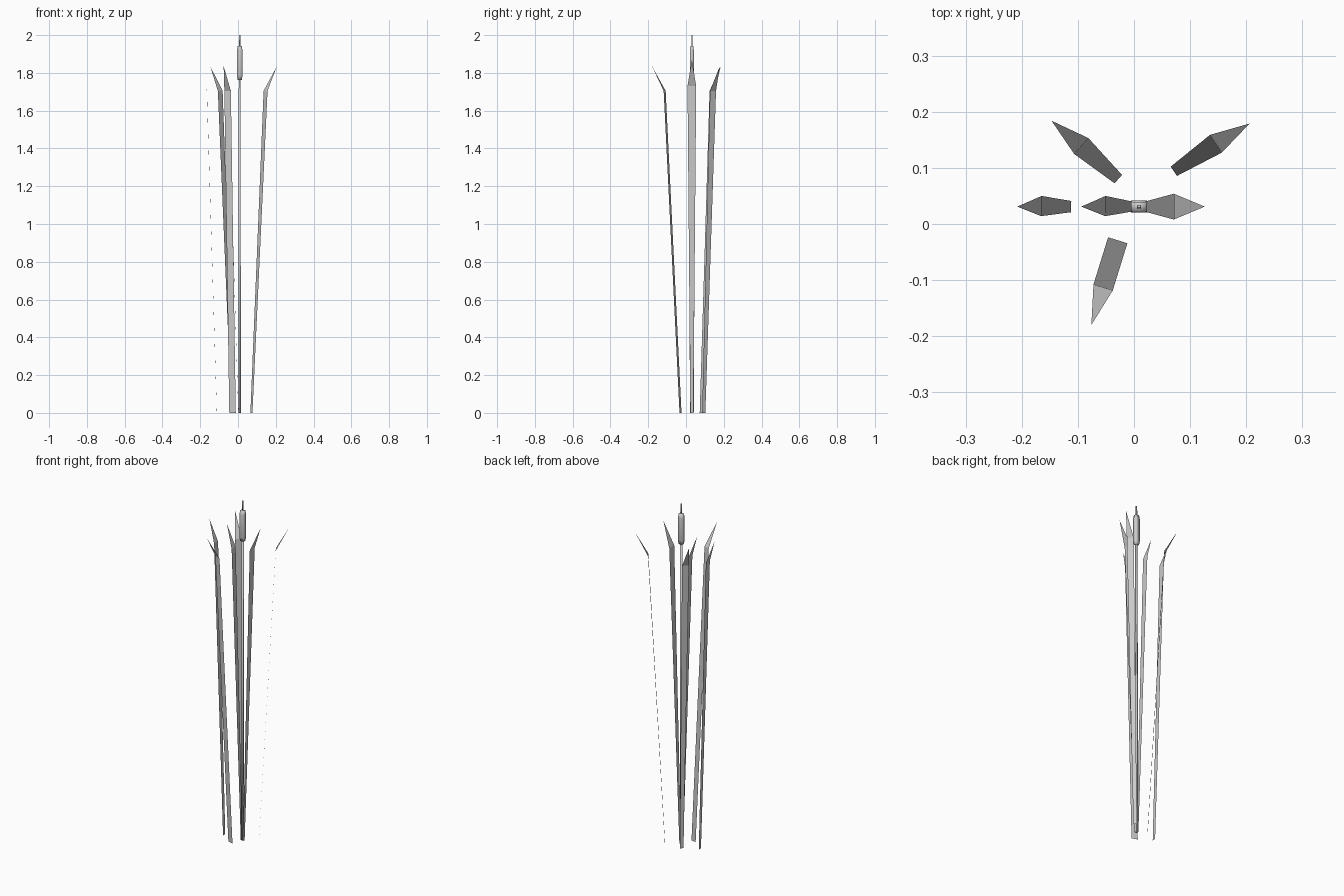
import bpy
from mathutils import Vector

if "Cube" in bpy.data.objects:
    bpy.data.objects.remove(bpy.data.objects["Cube"])

STEM = (0.009, 0.031)


def make(name, verts, faces, smooth=False):
    mesh = bpy.data.meshes.new(name)
    mesh.from_pydata([tuple(v) for v in verts], [], faces)
    mesh.update()
    for p in mesh.polygons:
        p.use_smooth = smooth
    ob = bpy.data.objects.new(name, mesh)
    bpy.context.collection.objects.link(ob)
    return ob


def blade(name, base, bend, tip, w_base, w_bend, z_bend=1.705, z_tip=1.835):
    """Flat leaf: a long strip leaning outward, with a pointed bent end."""
    a, b = Vector((*base, 0)), Vector((*bend, z_bend))
    d = Vector((b.x - a.x, b.y - a.y, 0)).normalized()
    side = Vector((-d.y, d.x, 0))
    make(name, [a - side * w_base, a + side * w_base,
                b + side * w_bend, b - side * w_bend, Vector((*tip, z_tip))],
         [(0, 1, 2, 3), (3, 2, 4)])


def column(name, rings, smooth=False):
    """Four-sided column from (z, half x, half y) rings around the stem axis."""
    verts, faces = [], []
    for z, hx, hy in rings:
        for sx, sy in ((-1, -1), (1, -1), (1, 1), (-1, 1)):
            verts.append((STEM[0] + sx * hx, STEM[1] + sy * hy, z))
    n = len(rings)
    for r in range(n - 1):
        for i in range(4):
            j = (i + 1) % 4
            faces.append((r * 4 + i, r * 4 + j, r * 4 + 4 + j, r * 4 + 4 + i))
    faces += [(3, 2, 1, 0), tuple(range(n * 4 - 4, n * 4))]
    make(name, verts, faces, smooth)


# Leaves: base, bend and tip positions seen from above, then half widths
blade("leaf_back_left", (-0.028, 0.080), (-0.094, 0.139), (-0.147, 0.184), 0.010, 0.019)
blade("leaf_back_right", (0.071, 0.094), (0.146, 0.143), (0.206, 0.179), 0.010, 0.019)
blade("leaf_far_left", (-0.112, 0.031), (-0.165, 0.032), (-0.208, 0.031), 0.010, 0.018)
blade("leaf_inner_left", (0.002, 0.031), (-0.051, 0.032), (-0.094, 0.031), 0.008, 0.018)
blade("leaf_inner_right", (0.016, 0.031), (0.071, 0.031), (0.126, 0.031), 0.008, 0.023, 1.73, 1.87)
blade("leaf_front", (-0.029, -0.029), (-0.055, -0.113), (-0.076, -0.180), 0.018, 0.018)

# Stem, seed head and the thin spike on top
column("stem", [(0, 0.006, 0.005), (1.77, 0.005, 0.004)], True)
column("seed_head", [(1.763, 0.011, 0.008), (1.785, 0.0145, 0.0105),
                     (1.92, 0.0145, 0.0105), (1.943, 0.011, 0.008)], True)
column("spike", [(1.94, 0.0035, 0.003), (2.0, 0.003, 0.0025)], True)
